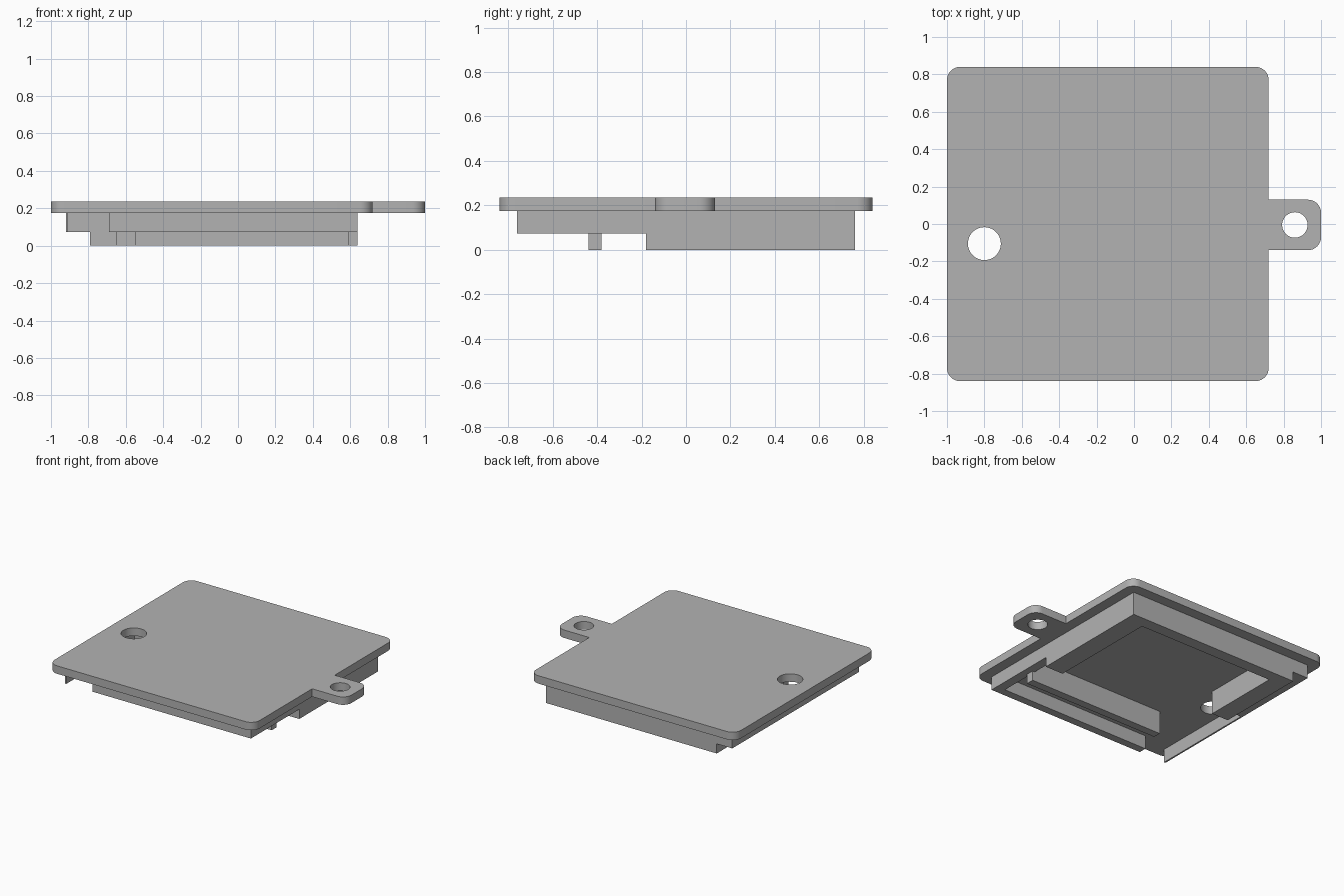
import bpy
from math import cos, sin, pi, radians
from mathutils import Vector

cube = bpy.data.objects.get("Cube")
if cube:
    bpy.data.objects.remove(cube)

GREY = (0.45, 0.45, 0.45, 1)
grey = bpy.data.materials.new("plain grey")
grey.use_nodes = True
grey.diffuse_color = GREY
grey.node_tree.nodes["Principled BSDF"].inputs["Base Color"].default_value = GREY


def circle(x, y, r, n=48):
    return [(x + r * cos(2 * pi * i / n), y + r * sin(2 * pi * i / n)) for i in range(n)]


def rounded(corners, steps=8):
    """Outline from (x, y, radius) right-angled corners."""
    out = []
    for i, (x, y, r) in enumerate(corners):
        p = Vector((x, y))
        if not r:
            out.append((x, y))
            continue
        a = (Vector(corners[i - 1][:2]) - p).normalized() * r
        b = (Vector(corners[(i + 1) % len(corners)][:2]) - p).normalized() * r
        for k in range(steps + 1):
            t = pi / 2 * k / steps
            out.append(tuple(p + a * (1 - sin(t)) + b * (1 - cos(t))))
    return out


def slab(name, loops, z0, z1):
    """Flat outline (first loop) with holes (other loops), extruded from z0 to z1."""
    curve = bpy.data.curves.new(name, 'CURVE')
    curve.dimensions = '2D'
    curve.fill_mode = 'BOTH'
    curve.extrude = (z1 - z0) / 2
    for loop in loops:
        spline = curve.splines.new('POLY')
        spline.points.add(len(loop) - 1)
        for point, (x, y) in zip(spline.points, loop):
            point.co = (x, y, 0, 1)
        spline.use_cyclic_u = True
    obj = bpy.data.objects.new(name, curve)
    obj.location.z = (z0 + z1) / 2
    bpy.context.collection.objects.link(obj)
    bpy.ops.object.select_all(action='DESELECT')
    obj.select_set(True)
    bpy.context.view_layer.objects.active = obj
    bpy.ops.object.convert(target='MESH')
    obj = bpy.context.object
    obj.data.materials.clear()
    obj.data.materials.append(grey)
    bpy.ops.object.shade_smooth_by_angle(angle=radians(30))
    return obj


TOP, UNDER, STEP = 0.235, 0.175, 0.073
R = 0.07

# Cover plate with its screw tab and two round holes
outline = rounded([(-1, -0.84, R), (0.72, -0.84, R), (0.72, -0.14, 0), (1, -0.14, R),
                   (1, 0.13, R), (0.72, 0.13, 0), (0.72, 0.84, R), (-1, 0.84, R)])
slab("cover_plate", [outline, circle(0.86, -0.005, 0.068), circle(-0.8, -0.105, 0.088)],
     UNDER, TOP)

# Deep wall around the right, back and left of the underside
slab("deep_wall", [[(0.64, -0.18), (0.64, 0.76), (-0.79, 0.76), (-0.79, 0.06),
                    (-0.65, 0.06), (-0.65, 0.67), (0.49, 0.67), (0.49, -0.18)]], 0, UNDER)

# Shallow wall along the front and the front part of the side
slab("shallow_front_wall", [[(0.64, -0.18), (0.57, -0.18), (0.57, -0.70), (-0.69, -0.70),
                             (-0.69, -0.76), (0.64, -0.76)]], STEP, UNDER)

# Shallow side lip, thinning to a narrow fin towards the front
slab("side_lip", [[(-0.79, 0.76), (-0.92, 0.76), (-0.92, -0.76), (-0.908, -0.76),
                   (-0.908, 0.06), (-0.79, 0.06)]], STEP, UNDER)

# Straight inner rib
slab("inner_rib", [[(-0.55, -0.44), (0.59, -0.44), (0.59, -0.38), (-0.55, -0.38)]], 0, UNDER)
